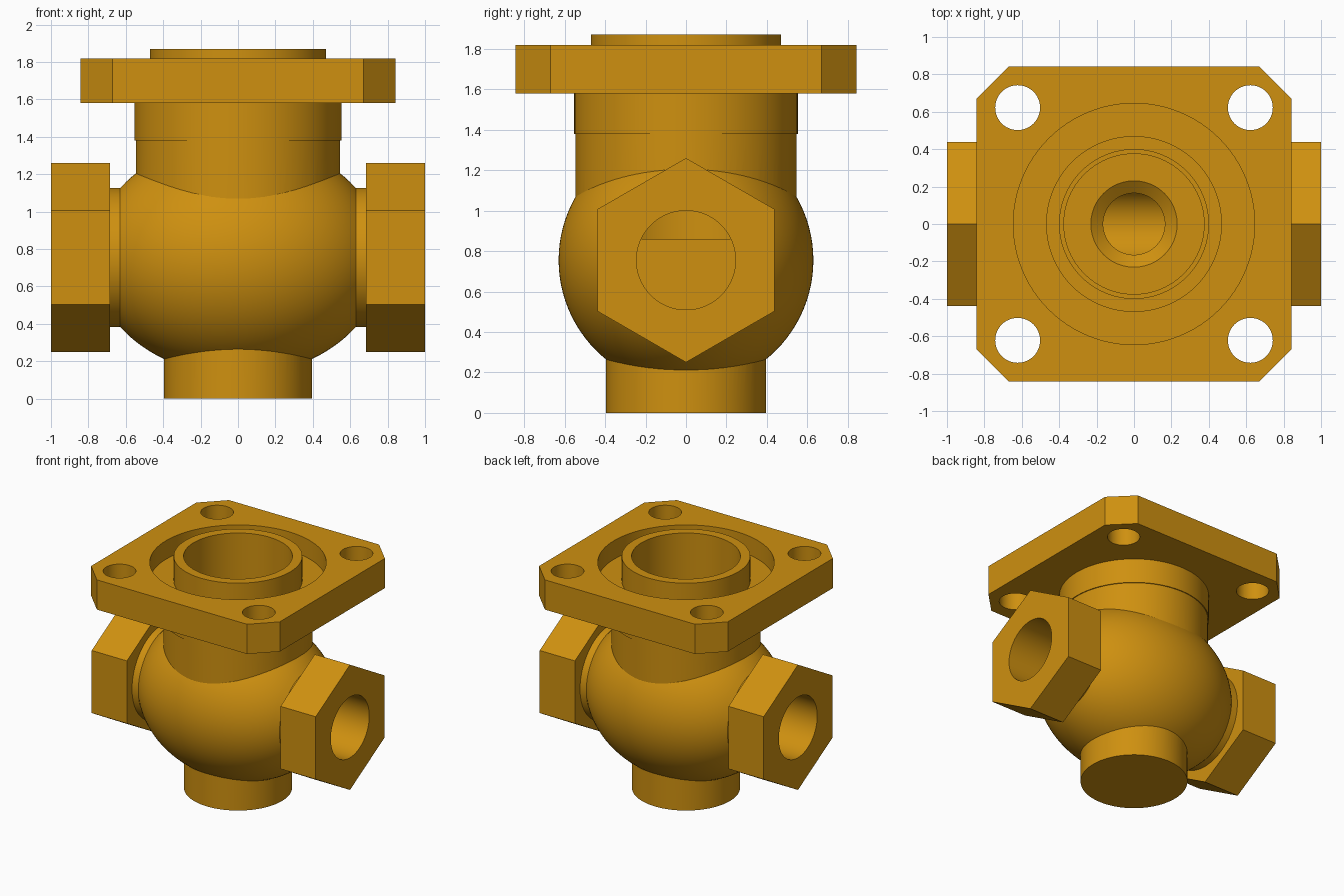
import bpy, bmesh, math

if "Cube" in bpy.data.objects:
    bpy.data.objects.remove(bpy.data.objects["Cube"])

ZC = 0.755  # height of the port axis

mat = bpy.data.materials.new("brass")
mat.diffuse_color = (0.62, 0.28, 0.005, 1)
mat.use_nodes = True
mat.node_tree.nodes["Principled BSDF"].inputs["Base Color"].default_value = mat.diffuse_color


def turned(name, profile, axis="Z", centre=(0, 0, 0), n=96):
    """Solid of revolution from (radius, distance along axis) points, capped at both ends."""
    bm = bmesh.new()
    cx, cy, cz = centre
    rings = []
    for r, h in profile:
        ring = []
        for i in range(n):
            a = math.pi / 2 + 2 * math.pi * i / n
            u, v = r * math.cos(a), r * math.sin(a)
            p = (cx + u, cy + v, cz + h) if axis == "Z" else (cx + h, cy + u, cz + v)
            ring.append(bm.verts.new(p))
        rings.append(ring)
    for a, b in zip(rings, rings[1:]):
        for i in range(n):
            j = (i + 1) % n
            bm.faces.new((a[i], a[j], b[j], b[i]))
    bm.faces.new(rings[0])
    bm.faces.new(rings[-1])
    return finish(name, bm)


def finish(name, bm):
    bmesh.ops.recalc_face_normals(bm, faces=bm.faces)
    me = bpy.data.meshes.new(name)
    bm.to_mesh(me)
    bm.free()
    ob = bpy.data.objects.new(name, me)
    bpy.context.collection.objects.link(ob)
    me.materials.append(mat)
    return ob


def boolean(ob, others, op):
    bpy.context.view_layer.objects.active = ob
    for other in others:
        m = ob.modifiers.new(op, "BOOLEAN")
        m.operation, m.solver, m.object = op, "EXACT", other
        bpy.ops.object.modifier_apply(modifier=m.name)


# Barrel-shaped body with a short collar at each port
half = [(0.63 * math.sqrt(1 - (x / 0.78) ** 2), x)
        for x in [0.63 * i / 20 for i in range(-20, 21)]]
body = turned("valve_body", [(0.373, -0.71)] + half + [(0.373, 0.71)], "X", (0, 0, ZC))

# Neck with raised rim, and bottom boss
neck = turned("neck", [(0.546, 0.75), (0.546, 1.38), (0.553, 1.38), (0.553, 1.62),
                       (0.47, 1.62), (0.47, 1.87)])
boss = turned("boss", [(0.395, 0), (0.395, 0.5)])
boolean(body, [neck, boss], "UNION")

# Square flange with clipped corners
bm = bmesh.new()
s, c = 0.842, 0.67
outline = [(s, -c), (s, c), (c, s), (-c, s), (-s, c), (-s, -c), (-c, -s), (c, -s)]
low = [bm.verts.new((x, y, 1.58)) for x, y in outline]
high = [bm.verts.new((x, y, 1.82)) for x, y in outline]
bm.faces.new(low)
bm.faces.new(high)
for i in range(8):
    j = (i + 1) % 8
    bm.faces.new((low[i], low[j], high[j], high[i]))
flange = finish("square_flange", bm)

# Hexagonal port ends
nuts = [turned(nm, [(0.505, d * 0.685), (0.505, d * 1.0)], "X", (0, 0, ZC), 6)
        for nm, d in (("left_port_hex", -1), ("right_port_hex", 1))]

# Cutters: stem chamber, seat hole, ports, lower passage
chamber = turned("cut_chamber", [(0.45, 0.86), (0.45, 1.12), (0.375, 1.18), (0.375, 1.4),
                                 (0.398, 1.4), (0.398, 2)])
seat = turned("cut_seat", [(0.165, 0.5), (0.165, 0.81), (0.232, 0.861), (0.232, 0.95)])
port_r = turned("cut_right_port", [(0.245, 0.385), (0.245, 1.1)], "X", (0, 0, ZC))
port_l = turned("cut_left_port", [(0.245, -1.1), (0.245, -0.48)], "X", (0, 0, ZC))
passage = turned("cut_passage", [(0.2, -0.53), (0.2, 0.18)], "X", (0, 0, 0.58))
boolean(body, [chamber, seat, port_r, port_l, passage], "DIFFERENCE")
boolean(nuts[0], [port_l], "DIFFERENCE")
boolean(nuts[1], [port_r], "DIFFERENCE")

# Flange: gasket groove, central bore and four bolt holes
groove = turned("cut_groove", [(0.645, 1.67), (0.645, 2)])
bore = turned("cut_bore", [(0.46, 1.4), (0.46, 2)])
bolts = [turned("cut_bolt", [(0.12, 1.4), (0.12, 2)], "Z", (0.622 * i, 0.622 * j, 0), 48)
         for i in (-1, 1) for j in (-1, 1)]
boolean(flange, [groove, bore] + bolts, "DIFFERENCE")

for ob in [neck, boss, chamber, seat, port_r, port_l, passage, groove, bore] + bolts:
    bpy.data.objects.remove(ob)

# Smooth turned surfaces, keep machined edges crisp
for ob in [body, flange] + nuts:
    bpy.ops.object.select_all(action="DESELECT")
    ob.select_set(True)
    bpy.context.view_layer.objects.active = ob
    bpy.ops.object.shade_smooth_by_angle(angle=math.radians(20))
